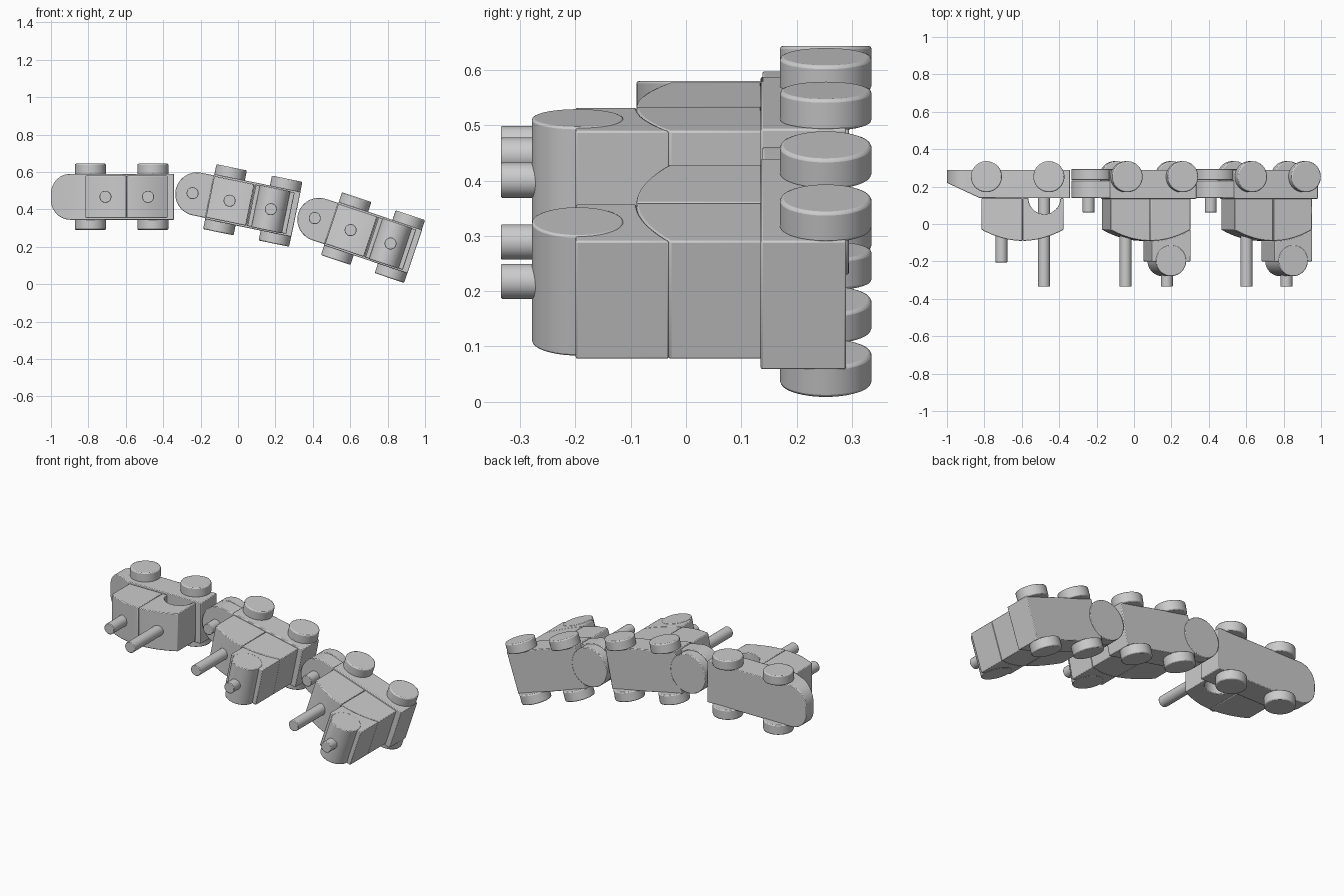
import bpy, bmesh, math
from mathutils import Vector, Matrix

if "Cube" in bpy.data.objects:
    bpy.data.objects.remove(bpy.data.objects["Cube"])

BASE_HALF = 0.123    # half width of the chassis
BODY_HALF = 0.113    # half width of the upper body


def finish(name, bm, frame, bevel):
    bmesh.ops.recalc_face_normals(bm, faces=bm.faces)
    me = bpy.data.meshes.new(name)
    bm.to_mesh(me)
    bm.free()
    ob = bpy.data.objects.new(name, me)
    bpy.context.collection.objects.link(ob)
    ob.matrix_world = frame
    if bevel:
        m = ob.modifiers.new("edge", 'BEVEL')
        m.width, m.segments = bevel, 2
        m.limit_method, m.angle_limit = 'ANGLE', math.radians(40)
    bpy.ops.object.select_all(action='DESELECT')
    ob.select_set(True)
    bpy.context.view_layer.objects.active = ob
    bpy.ops.object.shade_smooth_by_angle(angle=math.radians(35))
    return ob


def prism(name, pts, lo, hi, frame, axis='Z', bevel=0.004, cut=None):
    """Extrude an outline: axis Z takes (x, y) points, axis Y takes (x, z) points."""
    bm = bmesh.new()
    put = (lambda p, t: (p[0], p[1], t)) if axis == 'Z' else (lambda p, t: (p[0], t, p[1]))
    face = bm.faces.new([bm.verts.new(put(p, lo)) for p in pts])
    ext = bmesh.ops.extrude_face_region(bm, geom=[face])
    shift = Vector(put((0, 0), hi - lo))
    bmesh.ops.translate(bm, vec=shift, verts=[v for v in ext["geom"] if isinstance(v, bmesh.types.BMVert)])
    if cut:
        geom = bm.verts[:] + bm.edges[:] + bm.faces[:]
        res = bmesh.ops.bisect_plane(bm, geom=geom, plane_co=cut[0], plane_no=cut[1], clear_outer=True)
        edges = [e for e in res["geom_cut"] if isinstance(e, bmesh.types.BMEdge)]
        bmesh.ops.contextual_create(bm, geom=edges)
    return finish(name, bm, frame, bevel)


def arc(cx, cy, r, a0, a1, n=24):
    return [(cx + r * math.cos(math.radians(a0 + (a1 - a0) * i / n)),
             cy + r * math.sin(math.radians(a0 + (a1 - a0) * i / n))) for i in range(n + 1)]


def circle(cx, cy, r, n=48):
    return arc(cx, cy, r, 0, 360, n)[:-1]


def rect(x0, x1, y0, y1):
    return [(x0, y0), (x1, y0), (x1, y1), (x0, y1)]


def hull_curve(u0, u1, n=12):
    us = [u0 + (u1 - u0) * i / n for i in range(n + 1)]
    return [(u, -0.09 + 0.06 * ((u - 0.113) / 0.219) ** 2) for u in us]


def peg(name, u, tip, frame, root=0.15):
    prism(name, circle(u, 0, 0.032, 32), tip, root, frame, 'Y', 0.003)


def wheels(prefix, us, frame):
    for i, u in enumerate(us):
        for side, s in (("left", 1), ("right", -1)):
            z0, z1 = sorted((s * 0.118, s * 0.177))
            prism(f"{prefix}_wheel_{side}_{i + 1}", circle(u, 0.253, 0.083), z0, z1, frame, bevel=0.006)


def body(prefix, frame, notch):
    # curved body in two blocks, the rear one may hold a half-round window
    front = [(-0.106, 0.138)] + hull_curve(-0.106, 0.112) + [(0.112, 0.138)]
    top = arc(0.23, 0.138, 0.085, 0, -180) if notch else []
    rear = [(0.114, 0.138)] + hull_curve(0.114, 0.332) + [(0.332, 0.138)] + top
    prism(prefix + "_body_front", front, -BODY_HALF, BODY_HALF, frame)
    prism(prefix + "_body_rear", rear, -BODY_HALF, BODY_HALF, frame)


def wagon(prefix, x, z, deg):
    f = Matrix.Translation((x, 0, z)) @ Matrix.Rotation(math.radians(deg), 4, 'Y')
    prism(prefix + "_chassis", rect(-0.11, 0.362, -BASE_HALF, BASE_HALF), 0.135, 0.29, f, 'Y')
    # rounded coupling tongue with a disc beneath
    tongue = arc(-0.178, 0, 0.116, 90, 270) + [(-0.1, -0.116), (-0.1, 0.116)]
    prism(prefix + "_tongue", tongue, 0.138, 0.233, f, 'Y')
    prism(prefix + "_coupling_disc", circle(-0.178, 0, 0.116), 0.235, 0.295, f, 'Y')
    body(prefix, f, False)
    # rear tower following the body curve, capped by a cross roller
    tower = [(0.332, -0.2)] + hull_curve(0.332, 0.12) + [(0.12, -0.2)]
    prism(prefix + "_tower", tower, -BODY_HALF, BODY_HALF, f)
    prism(prefix + "_roller", circle(0.225, -0.196, 0.083), -0.115, 0.115, f)
    peg(prefix + "_coupling_peg", -0.202, 0.062, f)
    peg(prefix + "_middle_peg", 0, -0.335, f)
    peg(prefix + "_tower_peg", 0.225, -0.335, f, -0.2)
    wheels(prefix, (-0.025, 0.278), f)


# lead car: chassis with rounded, sloping nose
lead = Matrix.Translation((-0.709, 0, 0.467))
c = 0.105
nose = (arc(-0.291 + c, BASE_HALF - c, c, 90, 180, 14) + arc(-0.291 + c, c - BASE_HALF, c, 180, 270, 14)
        + [(0.367, -BASE_HALF), (0.367, BASE_HALF)])
prism("lead_chassis", nose, 0.138, 0.29, lead, 'Y',
      cut=((-0.291, 0.22, 0), (-0.08, -0.172, 0)))
body("lead", lead, True)
peg("lead_short_peg", 0, -0.205, lead)
peg("lead_long_peg", 0.228, -0.335, lead)
wheels("lead", (-0.08, 0.254), lead)

# two trailing wagons along a bend
wagon("middle_wagon", -0.045, 0.446, 11.6)
wagon("rear_wagon", 0.602, 0.289, 18.5)
